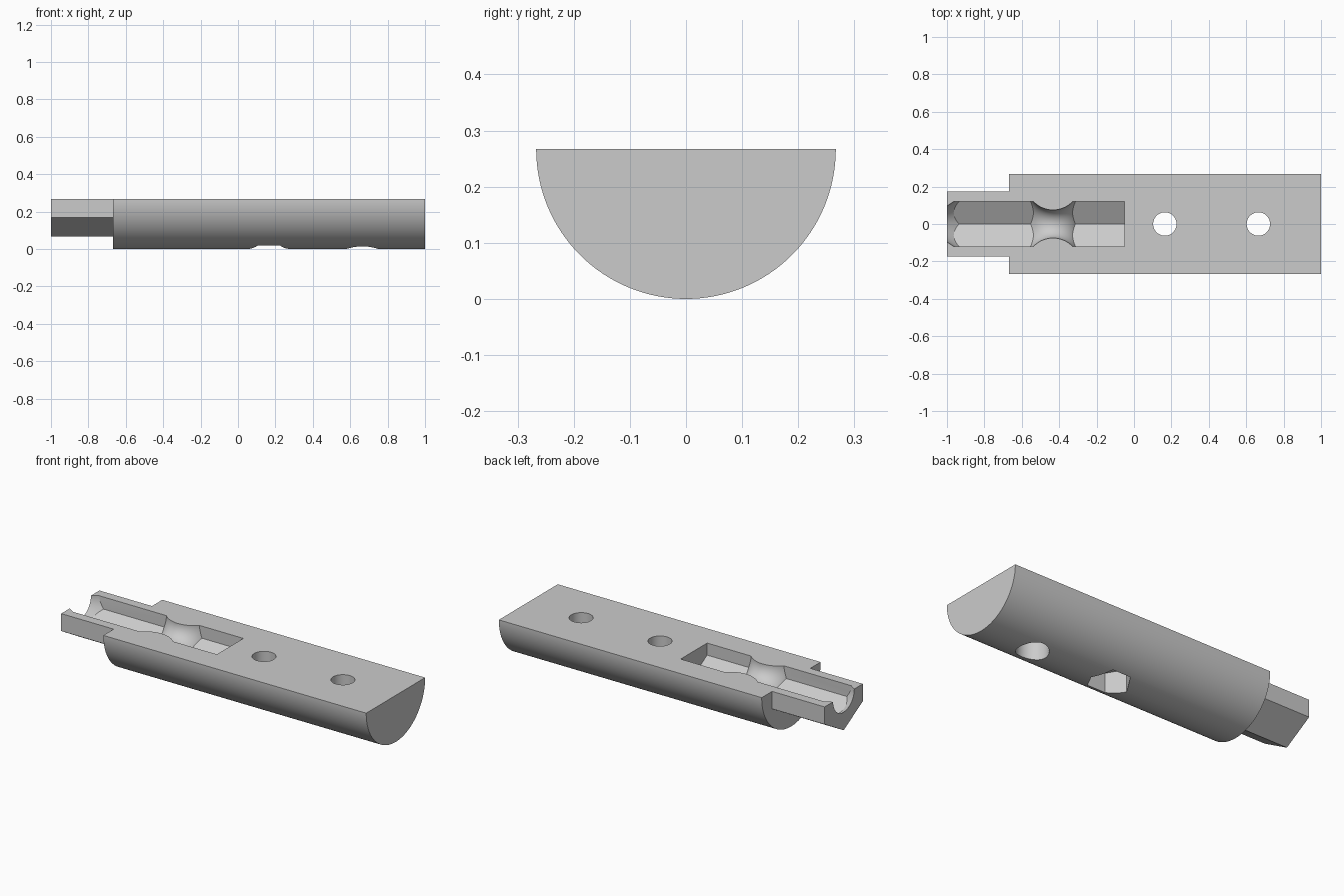
import bpy, bmesh
from math import cos, sin, pi, sqrt, radians

if "Cube" in bpy.data.objects:
    bpy.data.objects.remove(bpy.data.objects["Cube"], do_unlink=True)

R = 0.267                       # barrel radius, also the height of the flat top
HEX = 2 / sqrt(3)               # apothem to corner radius

grey = bpy.data.materials.new("plain grey")
grey.use_nodes = True
colour = (0.6, 0.6, 0.6, 1)
grey.diffuse_color = colour
grey.node_tree.nodes["Principled BSDF"].inputs["Base Color"].default_value = colour


def turned(name, profile, sides, axis="X", at=0.0):
    """Solid of stacked rings: profile is (position along axis, radius)."""
    bm = bmesh.new()
    rings = []
    for t, r in profile:
        ring = []
        for i in range(sides):
            a = 2 * pi * i / sides
            u, v = r * cos(a), r * sin(a)
            # rings about X have a corner at the very bottom
            co = (t, v, R - u) if axis == "X" else (at + u, v, t)
            ring.append(bm.verts.new(co))
        rings.append(ring)
    for a, b in zip(rings, rings[1:]):
        for i in range(sides):
            j = (i + 1) % sides
            bm.faces.new((a[i], a[j], b[j], b[i]))
    bm.faces.new(rings[0])
    bm.faces.new(rings[-1])
    bmesh.ops.recalc_face_normals(bm, faces=bm.faces)
    mesh = bpy.data.meshes.new(name)
    bm.to_mesh(mesh)
    bm.free()
    mesh.materials.append(grey)
    obj = bpy.data.objects.new(name, mesh)
    bpy.context.collection.objects.link(obj)
    return obj


def combine(target, tool, operation):
    bpy.context.view_layer.objects.active = target
    mod = target.modifiers.new(operation.lower(), "BOOLEAN")
    mod.operation, mod.solver, mod.object = operation, "EXACT", tool
    bpy.ops.object.modifier_apply(modifier=mod.name)
    bpy.data.objects.remove(tool, do_unlink=True)


# Round barrel with a hexagonal tang at the left end of the front
handle = turned("handle_half", [(-0.667, R), (1, R)], 128)
combine(handle, turned("tang", [(-1, 0.2), (-0.5, 0.2)], 6), "UNION")

# Slice away the upper half
bpy.ops.mesh.primitive_cube_add(size=1, location=(0, 0, R + 0.5))
slab = bpy.context.object
slab.name = "upper_half_cutter"
slab.scale = (3, 2, 1)
slab.data.materials.append(grey)
combine(handle, slab, "DIFFERENCE")

# Hexagonal pocket, narrowed by a rounded neck and a tapered mouth
neck_x, neck_r, arc = -0.433, 0.075, 0.145
outline = [(-1.05, 0.063), (-0.935, 0.139), (-0.905, 0.16)]
for i in range(25):
    a = radians(-66 + 132 * i / 24)
    outline.append((neck_x + arc * sin(a), neck_r + arc * (1 - cos(a))))
outline += [(-0.25, 0.17), (0.05, 0.17)]
pocket = turned("pocket_cutter", [(-1.1, 0.12 * HEX), (-0.05, 0.12 * HEX)], 6)
combine(pocket, turned("neck_cutter", outline, 96), "INTERSECT")
combine(handle, pocket, "DIFFERENCE")

# Two screw holes: a nut recess under one, a round head recess under the other
for x, sides, radius in ((0.165, 6, 0.1 * HEX), (0.665, 64, 0.085)):
    combine(handle, turned("hole_cutter", [(-0.1, 0.0625), (0.4, 0.0625)], 64, "Z", x), "DIFFERENCE")
    combine(handle, turned("recess_cutter", [(-0.1, radius), (0.13, radius)], sides, "Z", x), "DIFFERENCE")

bpy.ops.object.select_all(action="DESELECT")
handle.select_set(True)
bpy.context.view_layer.objects.active = handle
bpy.ops.object.shade_smooth_by_angle(angle=radians(25))
